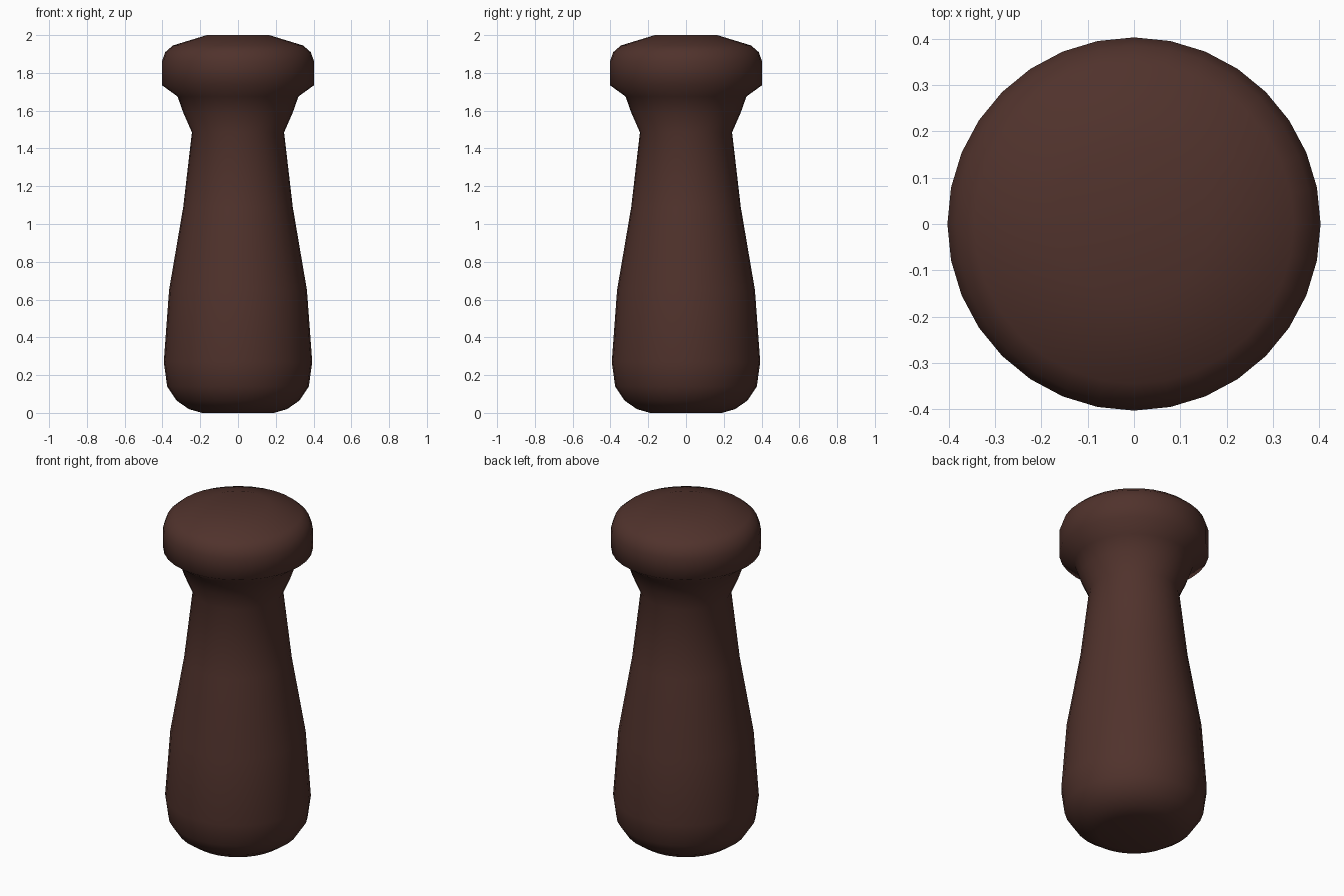
import bpy, bmesh, math

if "Cube" in bpy.data.objects:
    bpy.data.objects.remove(bpy.data.objects["Cube"])

SIDES = 32

# Half profile of the turned handle, (radius, height) from base to crown
PROFILE = [
    (0.19, 0.0), (0.26, 0.02), (0.325, 0.065), (0.375, 0.14), (0.393, 0.27),
    (0.365, 0.65), (0.29, 1.09), (0.244, 1.485), (0.29, 1.59), (0.32, 1.675),
    (0.403, 1.735), (0.403, 1.86), (0.385, 1.91), (0.345, 1.945), (0.165, 2.0),
]


def lathe(name, profile, sides):
    bm = bmesh.new()
    rings = []
    for r, z in profile:
        rings.append([bm.verts.new((r * math.cos(2 * math.pi * i / sides),
                                    r * math.sin(2 * math.pi * i / sides), z))
                      for i in range(sides)])
    for low, high in zip(rings, rings[1:]):
        for i in range(sides):
            j = (i + 1) % sides
            bm.faces.new((low[i], low[j], high[j], high[i]))
    # Close both ends with fans
    for ring, z in ((rings[0][::-1], profile[0][1]), (rings[-1], profile[-1][1])):
        centre = bm.verts.new((0, 0, z))
        for i in range(sides):
            bm.faces.new((ring[i], ring[(i + 1) % sides], centre))
    for face in bm.faces:
        face.smooth = True
    mesh = bpy.data.meshes.new(name)
    bm.to_mesh(mesh)
    bm.free()
    obj = bpy.data.objects.new(name, mesh)
    bpy.context.collection.objects.link(obj)
    return obj


# Dark brown turned handle with a flared cap
handle = lathe("turned_handle", PROFILE, SIDES)
brown = bpy.data.materials.new("dark_brown")
brown.diffuse_color = (0.08, 0.032, 0.025, 1)
brown.use_nodes = True
brown.node_tree.nodes["Principled BSDF"].inputs["Base Color"].default_value = brown.diffuse_color
handle.data.materials.append(brown)
